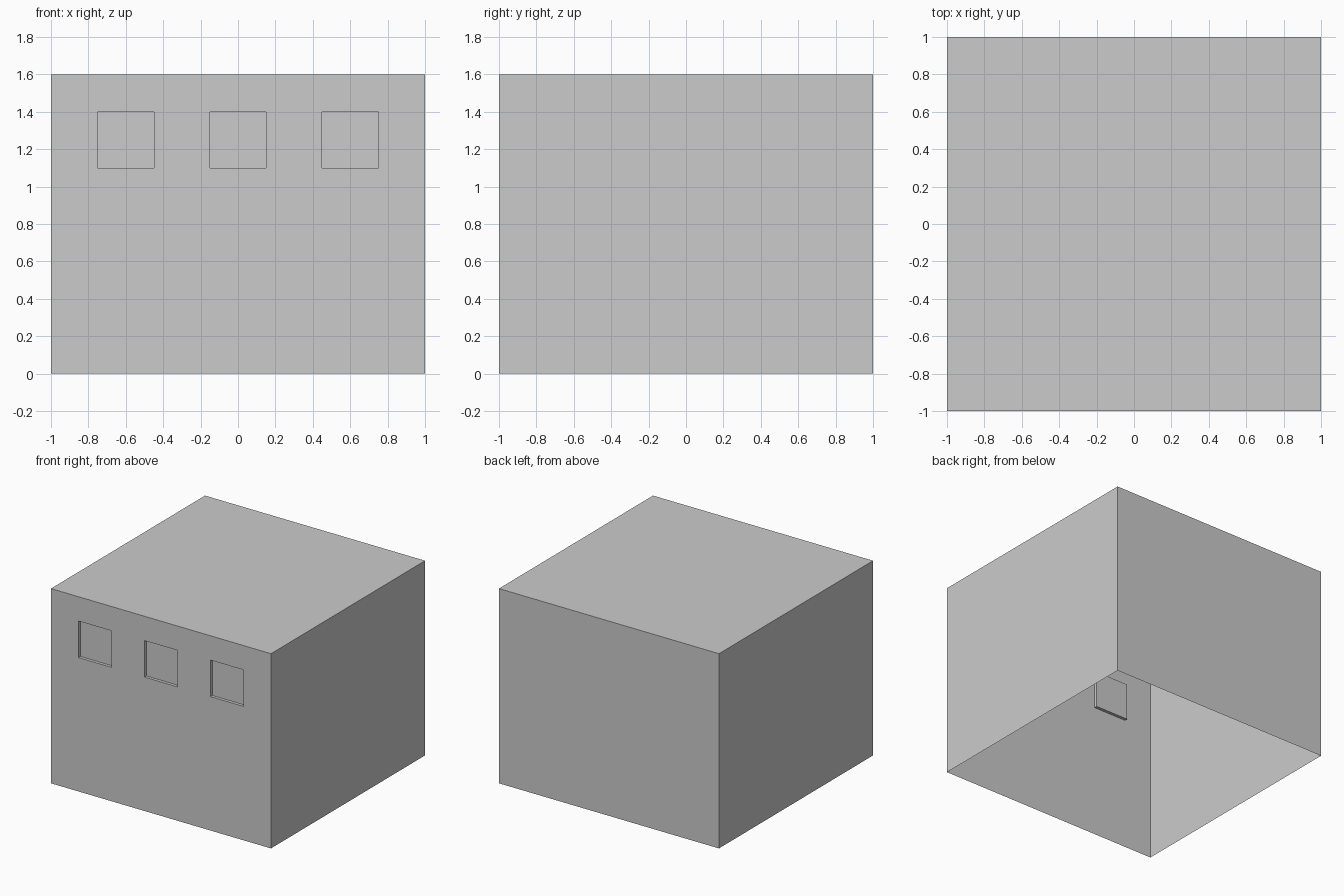
import bpy, bmesh
from mathutils import Matrix, Vector

if "Cube" in bpy.data.objects:
    bpy.data.objects.remove(bpy.data.objects["Cube"])

W, H = 2.0, 1.6            # shell width/depth and height
WIN, DEPTH = 0.3, 0.025    # window size and recess depth
CENTRES = (-0.6, 0.0, 0.6)
Z0, Z1 = 1.1, 1.4

# Thin-walled box shell, open underneath
bm = bmesh.new()
bmesh.ops.create_cube(bm, size=1, matrix=Matrix.Translation((0, 0, H / 2)) @ Matrix.Diagonal((W, W, H, 1)))
bm.faces.ensure_lookup_table()
bmesh.ops.delete(bm, geom=[f for f in bm.faces if f.normal.z < -0.9], context='FACES')


def cut_front(co, no):
    """Score a line across the front wall only."""
    faces = [f for f in bm.faces if f.normal.y < -0.9]
    geom = set(faces)
    for f in faces:
        geom.update(f.edges)
        geom.update(f.verts)
    bmesh.ops.bisect_plane(bm, geom=list(geom), plane_co=co, plane_no=no)
    bm.normal_update()


for z in (Z0, Z1):
    cut_front((0, 0, z), (0, 0, 1))
for cx in CENTRES:
    for s in (-1, 1):
        cut_front((cx + s * WIN / 2, 0, 0), (1, 0, 0))

# Push the three window panes inwards
for cx in CENTRES:
    target = Vector((cx, -W / 2, (Z0 + Z1) / 2))
    pane = min(bm.faces, key=lambda f: (f.calc_center_median() - target).length)
    res = bmesh.ops.extrude_face_region(bm, geom=[pane])
    verts = [g for g in res['geom'] if isinstance(g, bmesh.types.BMVert)]
    bmesh.ops.translate(bm, verts=verts, vec=(0, DEPTH, 0))
    if pane.is_valid:
        bmesh.ops.delete(bm, geom=[pane], context='FACES_ONLY')

bmesh.ops.recalc_face_normals(bm, faces=bm.faces[:])
mesh = bpy.data.meshes.new("building_shell")
bm.to_mesh(mesh)
bm.free()
bpy.context.collection.objects.link(bpy.data.objects.new("building_shell", mesh))
